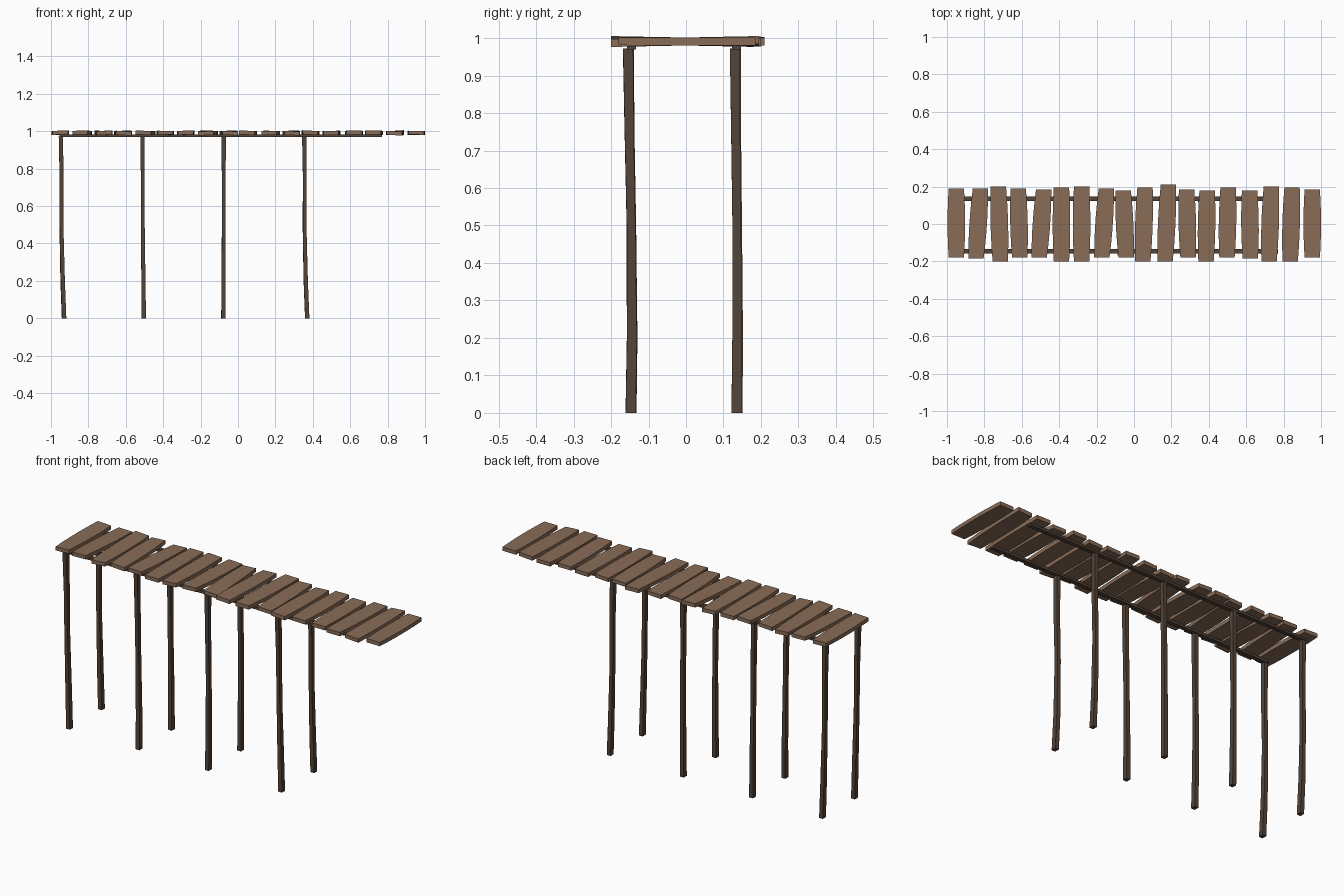
import bpy, bmesh, random
from mathutils import Vector

random.seed(4)
if "Cube" in bpy.data.objects:
    bpy.data.objects.remove(bpy.data.objects["Cube"], do_unlink=True)


def material(name, rgb):
    mat = bpy.data.materials.new(name)
    mat.use_nodes = True
    mat.diffuse_color = (*rgb, 1)
    mat.node_tree.nodes["Principled BSDF"].inputs["Base Color"].default_value = (*rgb, 1)
    return mat


plank_wood = material("plank brown", (0.25, 0.15, 0.095))
post_wood = material("dark post brown", (0.085, 0.057, 0.04))


def loft(name, rings, mat):
    """Skin a list of four-cornered sections into a closed beam."""
    bm = bmesh.new()
    loops = [[bm.verts.new(p) for p in ring] for ring in rings]
    for a, b in zip(loops, loops[1:]):
        for i in range(4):
            j = (i + 1) % 4
            bm.faces.new((a[i], a[j], b[j], b[i]))
    bm.faces.new(loops[0])
    bm.faces.new(loops[-1])
    bmesh.ops.recalc_face_normals(bm, faces=bm.faces[:])
    mesh = bpy.data.meshes.new(name)
    bm.to_mesh(mesh)
    bm.free()
    mesh.materials.append(mat)
    obj = bpy.data.objects.new(name, mesh)
    bpy.context.collection.objects.link(obj)
    return obj


def section(centre, u, v):
    c, u, v = Vector(centre), Vector(u), Vector(v)
    return [c - u - v, c + u - v, c + u + v, c - u + v]


# Deck planks: centre x, slant, front end y, back end y
planks = [
    (-.95, 0, -.18, .19), (-.833, .012, -.185, .19), (-.72, -.005, -.2, .2),
    (-.615, -.004, -.18, .19), (-.495, .012, -.18, .185), (-.388, 0, -.2, .195),
    (-.28, 0, -.2, .2), (-.16, .012, -.18, .19), (-.05, -.008, -.18, .18),
    (.053, .006, -.2, .195), (.175, .009, -.2, .21), (.285, -.004, -.18, .185),
    (.388, .003, -.2, .18), (.5, .003, -.18, .195), (.62, -.002, -.185, .18),
    (.728, .006, -.2, .2), (.84, .005, -.2, .195), (.953, 0, -.18, .185),
]
for n, (x, slant, front, back) in enumerate(planks):
    rings = []
    twist = random.uniform(-.003, .003)
    lift = random.uniform(-.002, .002)
    for k in range(6):
        t = k / 5
        s = 2 * t - 1
        half = .047 - .006 * s * s
        rings.append(section((x + slant * s, front + (back - front) * t, .991 + lift * s),
                             (half, 0, twist * s), (0, 0, .0105)))
    loft(f"deck_plank_{n + 1}", rings, plank_wood)

# Long bearers beneath the deck
for side, y in (("front", -.145), ("back", .135)):
    loft(f"{side}_bearer",
         [section((x, y, .976), (0, .012, 0), (0, 0, .007)) for x in (-.955, .77)], post_wood)

# Crooked posts: top, upper, middle, lower and foot positions
for n, (x, lean) in enumerate([(-.947, .016), (-.511, .006), (-.076, -.002), (.354, .016)]):
    for side, y, bow in (("front", -.155, .01), ("back", .131, .006)):
        wobble = random.uniform(-.003, .003)
        rings = []
        for z, tilt, shift, half in ((0, 1, .7, .0135), (.2, .5, 1, .013), (.5, .1, .8, .0115),
                                     (.75, .2, .3, .012), (.972, 0, 0, .0135)):
            rings.append(section((x + lean * tilt + wobble * shift, y + bow * shift + wobble, z),
                                 (half * .85, 0, 0), (0, half, 0)))
        loft(f"{side}_post_{n + 1}", rings, post_wood)
